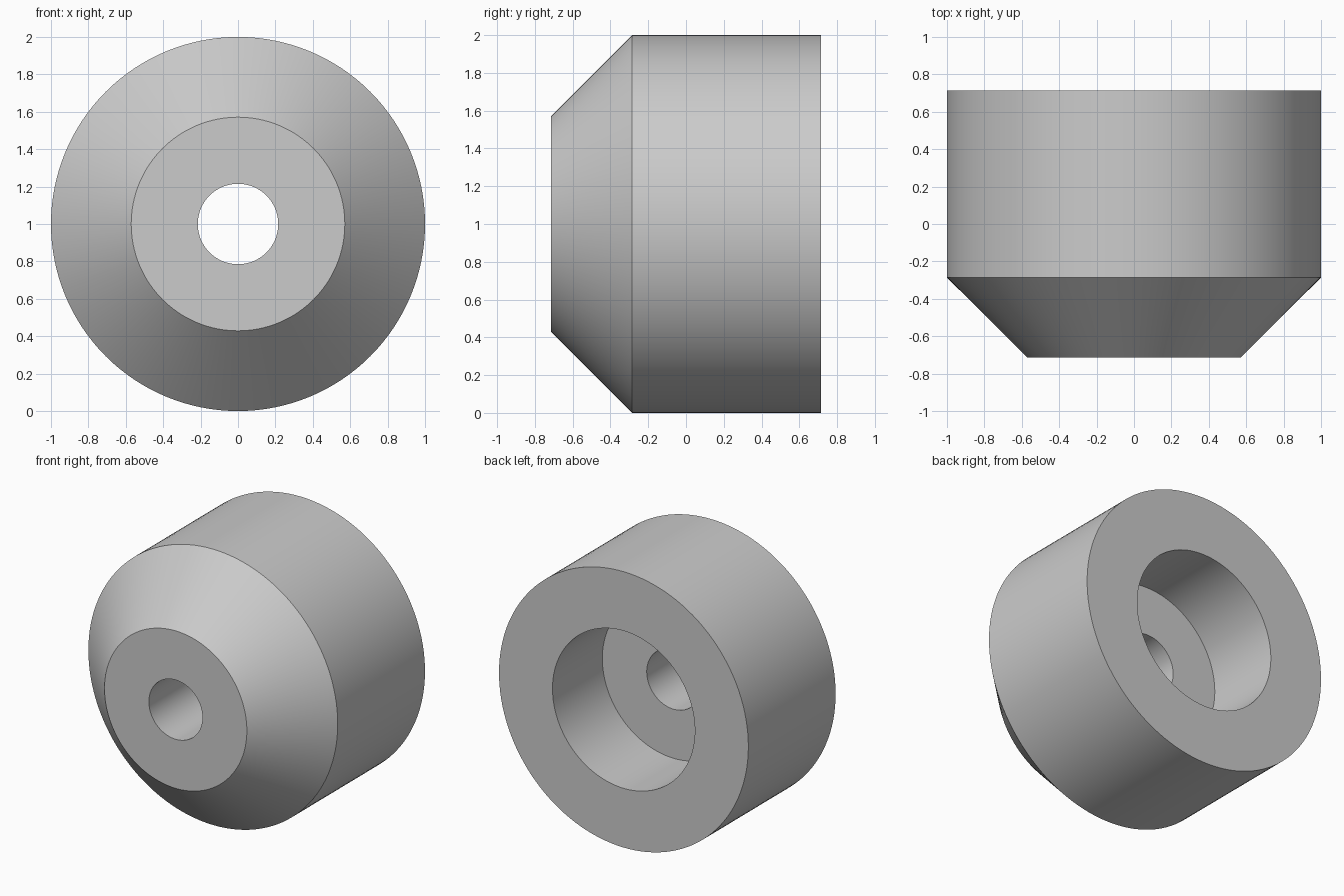
import bpy
import bmesh
import math
from mathutils import Matrix, Vector

if "Cube" in bpy.data.objects:
    bpy.data.objects.remove(bpy.data.objects["Cube"], do_unlink=True)

# Plain grey finish
grey = bpy.data.materials.new("plain_grey")
grey.use_nodes = True
colour = (0.6, 0.6, 0.6, 1)
grey.diffuse_color = colour
grey.node_tree.nodes["Principled BSDF"].inputs["Base Color"].default_value = colour

# Closed cross-section (radius, y): chamfered nose, outer wall, rear recess, through hole
HOLE, NOSE, RECESS = 0.215, 0.571, 0.571
FRONT, SHOULDER, FLOOR, BACK = -0.714, -0.286, 0.143, 0.714
profile = [(HOLE, FRONT), (NOSE, FRONT), (1, SHOULDER), (1, BACK),
           (RECESS, BACK), (RECESS, FLOOR), (HOLE, FLOOR)]

# Revolve the section around the y axis
bm = bmesh.new()
verts = [bm.verts.new((r, y, 0)) for r, y in profile]
edges = [bm.edges.new((v, verts[i - 1])) for i, v in enumerate(verts)]
bmesh.ops.spin(bm, geom=verts + edges, cent=(0, 0, 0), axis=(0, 1, 0),
               angle=math.tau, steps=128, use_merge=True)
bmesh.ops.remove_doubles(bm, verts=bm.verts, dist=0.0001)
bmesh.ops.recalc_face_normals(bm, faces=bm.faces)
bmesh.ops.transform(bm, matrix=Matrix.Translation(Vector((0, 0, 1))), verts=bm.verts)

mesh = bpy.data.meshes.new("chamfered_bushing")
bm.to_mesh(mesh)
bm.free()
mesh.materials.append(grey)
bushing = bpy.data.objects.new("chamfered_bushing", mesh)
bpy.context.collection.objects.link(bushing)

# Smooth round walls, crisp rims
bpy.ops.object.select_all(action="DESELECT")
bushing.select_set(True)
bpy.context.view_layer.objects.active = bushing
bpy.ops.object.shade_smooth_by_angle(angle=math.radians(30))
